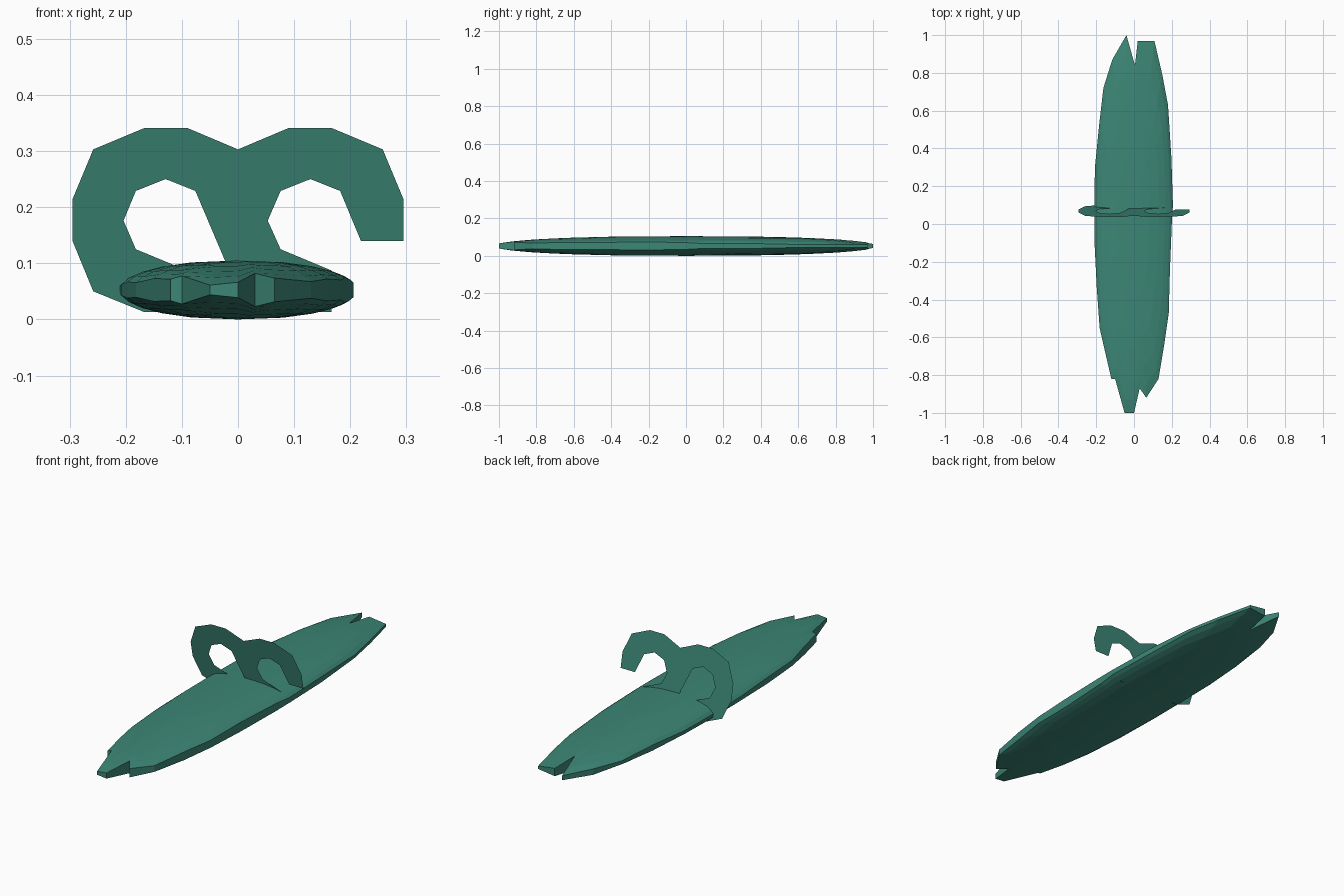
import bpy, bmesh, math

if "Cube" in bpy.data.objects:
    bpy.data.objects.remove(bpy.data.objects["Cube"])

green = bpy.data.materials.new("green")
green.diffuse_color = (0.045, 0.24, 0.18, 1)
green.use_nodes = True
green.node_tree.nodes["Principled BSDF"].inputs["Base Color"].default_value = green.diffuse_color


def finish(bm, name):
    bmesh.ops.triangulate(bm, faces=[f for f in bm.faces if len(f.verts) > 4])
    mesh = bpy.data.meshes.new(name)
    bm.to_mesh(mesh)
    bm.free()
    mesh.materials.append(green)
    obj = bpy.data.objects.new(name, mesh)
    bpy.context.collection.objects.link(obj)
    return obj


# Leaf body: plan outline with split ends, domed above and below
outline = [(-.04, 1), (-.115, .87), (-.162, .72), (-.185, .52), (-.207, .3), (-.21, .1),
           (-.208, -.12), (-.197, -.34), (-.182, -.55), (-.15, -.69), (-.12, -.82),
           (-.10, -.82), (-.05, -1), (0, -1), (.03, -.87), (.065, -.92), (.13, -.82),
           (.16, -.64), (.184, -.47), (.19, -.25), (.2, 0), (.206, .1), (.198, .35),
           (.18, .63), (.15, .79), (.108, .97), (.02, .97), (.005, .84)]
MID, HALF = 0.0525, 0.0525


def half_height(x, y):
    q = 1 - abs(x / .212) ** 2.2 - abs(y / 1.03) ** 2.4
    return HALF * math.sqrt(max(q, .02))


bm = bmesh.new()
rims = []
for side in (1, -1):
    rings = [[bm.verts.new((x * s, y * s, MID + side * half_height(x * s, y * s)))
              for x, y in outline] for s in (1, .93, .82, .65, .4)]
    centre = bm.verts.new((0, 0, MID + side * HALF))
    n = len(outline)
    for a, b in zip(rings, rings[1:]):
        for i in range(n):
            j = (i + 1) % n
            bm.faces.new((a[i], a[j], b[j], b[i]))
    for i in range(n):
        bm.faces.new((rings[-1][i], rings[-1][(i + 1) % n], centre))
    rims.append(rings[0])
for i in range(n):
    j = (i + 1) % n
    bm.faces.new((rims[0][i], rims[0][j], rims[1][j], rims[1][i]))
bmesh.ops.recalc_face_normals(bm, faces=bm.faces)
finish(bm, "leaf_body")

# Double curl: one thin flat sheet leaning slightly forward
curl = [(-.167, .341), (-.09, .341), (0, .303), (.09, .341), (.167, .341), (.258, .303),
        (.295, .214), (.295, .14), (.219, .14), (.182, .229), (.129, .25), (.076, .229),
        (.053, .176), (.076, .125), (.167, .087), (.167, .013), (.09, .013), (0, .05),
        (-.076, .229), (-.129, .25), (-.182, .229), (-.204, .176), (-.182, .125),
        (-.09, .087), (-.09, .013), (-.167, .013), (-.258, .05), (-.295, .14), (-.295, .214),
        (-.258, .303)]
bm = bmesh.new()
face = bm.faces.new([bm.verts.new((x, .104 - .2 * z, z)) for x, z in curl])
face.normal_update()
if face.normal.y > 0:
    face.normal_flip()
finish(bm, "curled_sheet")
